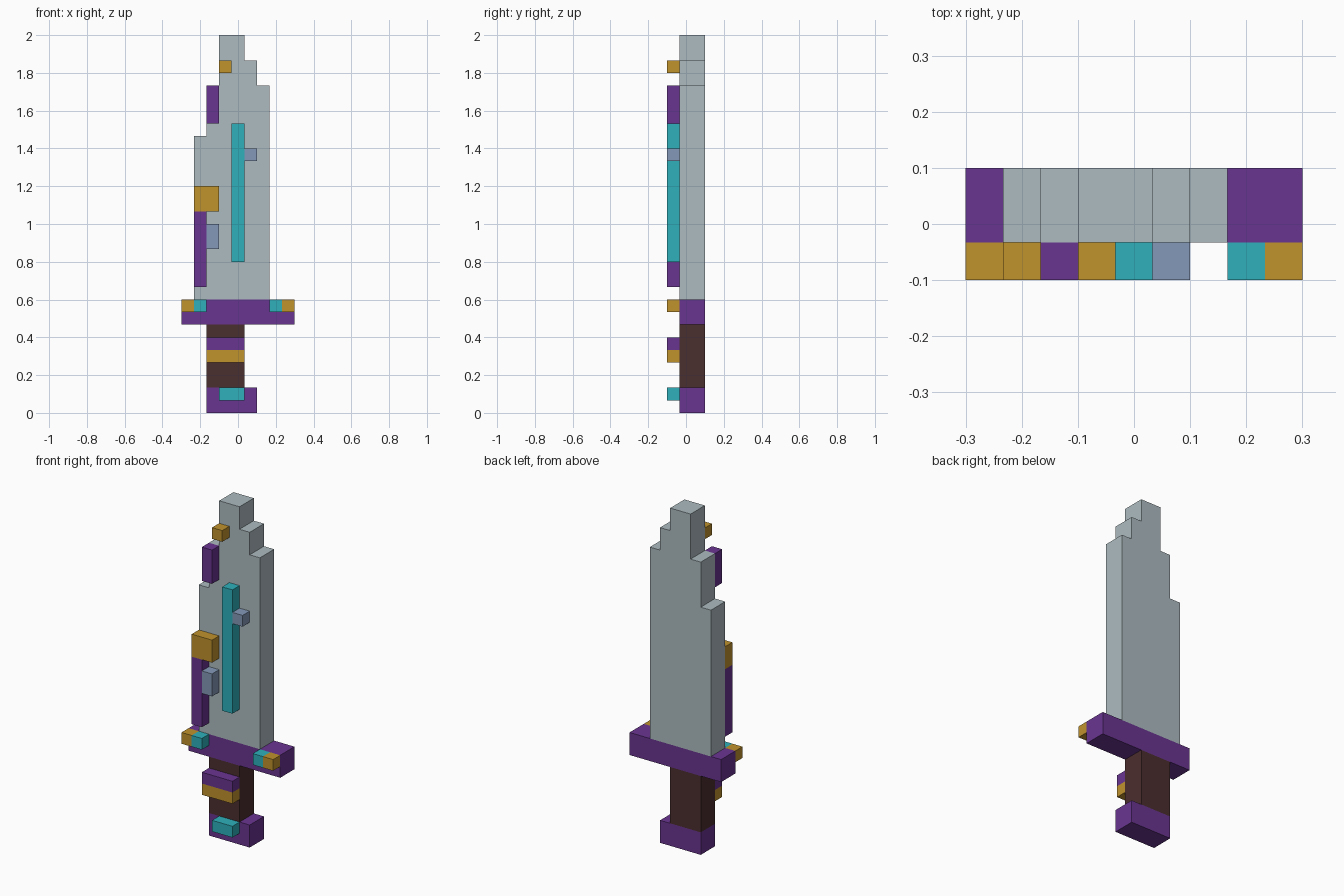
import bpy
import bmesh

U = 1 / 15              # one grid cell
LEFT = -0.3             # x of the first column
BACK, FACE, FRONT = 0.1, -U / 2, -0.1

cube = bpy.data.objects.get("Cube")
if cube:
    bpy.data.objects.remove(cube, do_unlink=True)


def material(name, rgb):
    linear = [((c / 255 + 0.055) / 1.055) ** 2.4 for c in rgb] + [1]
    mat = bpy.data.materials.new(name)
    mat.use_nodes = True
    mat.diffuse_color = linear
    bsdf = next(n for n in mat.node_tree.nodes if n.type == "BSDF_PRINCIPLED")
    bsdf.inputs["Base Color"].default_value = linear
    return mat


steel = material("pale steel", (173, 187, 192))
purple = material("purple", (106, 53, 145))
gold = material("gold", (192, 147, 45))
teal = material("teal", (46, 176, 187))
blue = material("slate blue", (132, 153, 184))
wood = material("dark wood", (75, 46, 46))


def slab(name, outline, mat, front=FACE, back=BACK):
    """Extrude an outline of (column, row) grid points from front to back."""
    bm = bmesh.new()
    face = bm.faces.new([bm.verts.new((LEFT + c * U, front, r * U)) for c, r in outline])
    extruded = bmesh.ops.extrude_face_region(bm, geom=[face])["geom"]
    for v in extruded:
        if isinstance(v, bmesh.types.BMVert):
            v.co.y = back
    bmesh.ops.recalc_face_normals(bm, faces=bm.faces)
    mesh = bpy.data.meshes.new(name)
    bm.to_mesh(mesh)
    bm.free()
    mesh.materials.append(mat)
    obj = bpy.data.objects.new(name, mesh)
    bpy.context.collection.objects.link(obj)


def box(name, c0, c1, r0, r1, mat, **depth):
    slab(name, [(c0, r0), (c1, r0), (c1, r1), (c0, r1)], mat, **depth)


def stud(name, c0, c1, r0, r1, mat):
    box(name, c0, c1, r0, r1, mat, front=FRONT, back=FACE)


# Stepped blade: (first column, last column, top row) of each step
steps = [(1, 2, 22), (2, 3, 26), (3, 5, 30), (5, 6, 28), (6, 7, 26)]
outline = [(7, 9), (1, 9)]
for c0, c1, top in steps:
    outline += [(c0, top), (c1, top)]
slab("blade", outline, steel)

# Hilt
box("guard", 0, 9, 7, 9, purple)
box("grip", 2, 5, 2, 7, wood)
box("pommel", 2, 6, 0, 2, purple)

# Raised blade ornaments
stud("tip_stud", 3, 4, 27, 28, gold)
stud("upper_edge_strip", 2, 3, 23, 26, purple)
stud("lower_edge_strip", 1, 2, 10, 16, purple)
stud("edge_clasp", 1, 3, 16, 18, gold)
stud("central_inlay", 4, 5, 12, 23, teal)
stud("upper_chip", 5, 6, 20, 21, blue)
stud("lower_chip", 2, 3, 13, 15, blue)

# Mirrored guard studs
for side, end, gem in (("right", 0, 1), ("left", 8, 7)):
    stud(side + "_guard_end", end, end + 1, 8, 9, gold)
    stud(side + "_guard_gem", gem, gem + 1, 8, 9, teal)

# Grip bands and pommel gem
stud("upper_grip_band", 2, 5, 5, 6, purple)
stud("lower_grip_band", 2, 5, 4, 5, gold)
stud("pommel_gem", 3, 5, 1, 2, teal)
